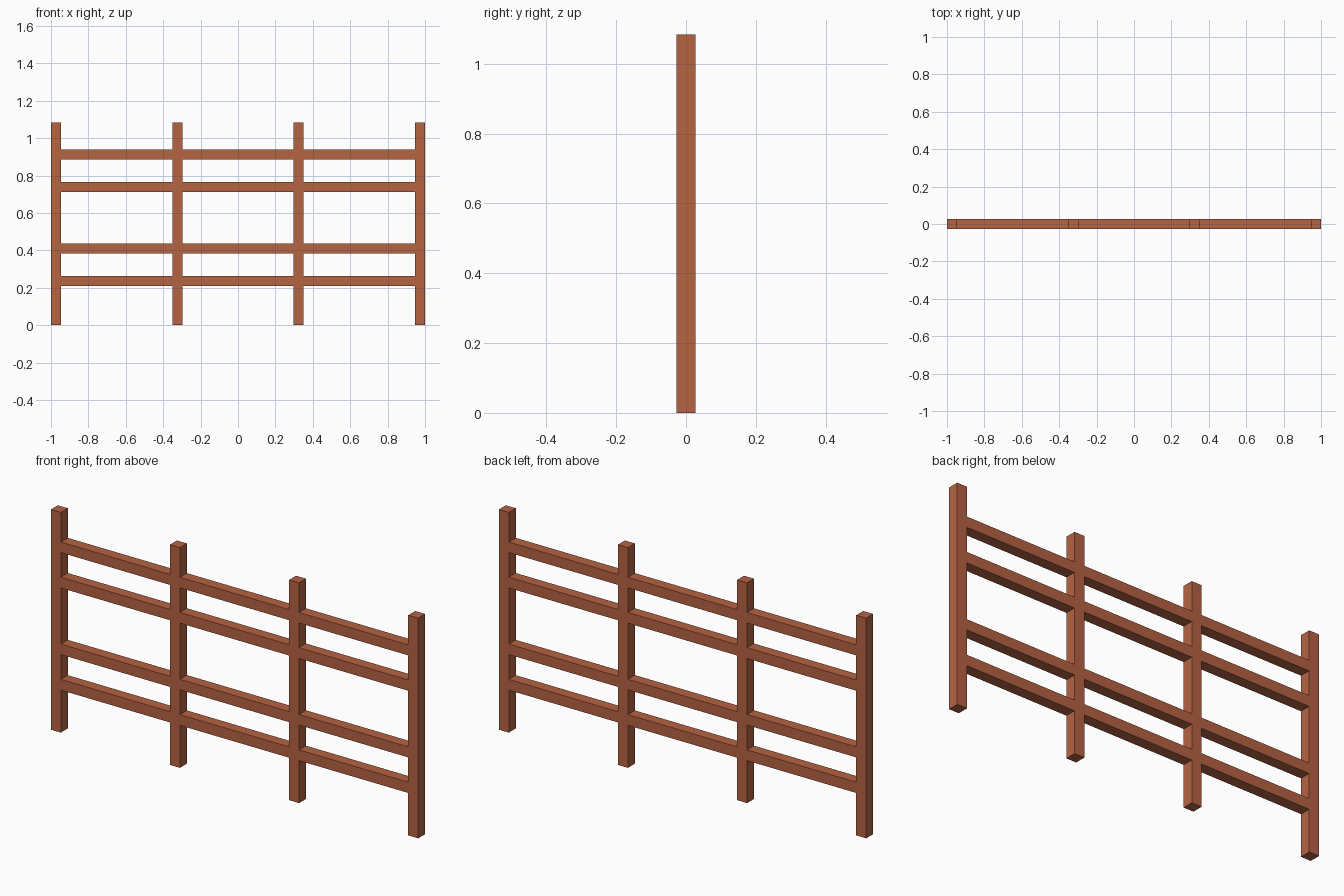
import bpy

if "Cube" in bpy.data.objects:
    bpy.data.objects.remove(bpy.data.objects["Cube"])

W = 0.054                       # square section depth of the timber
HEIGHT = 1.084
POST_X = [-0.973, -0.3243, 0.3243, 0.973]
RAILS = [(0.209, 0.262), (0.384, 0.436), (0.712, 0.765), (0.886, 0.938)]

wood = bpy.data.materials.new("red_brown_wood")
wood.diffuse_color = (0.46, 0.125, 0.055, 1)
wood.use_nodes = True
wood.node_tree.nodes["Principled BSDF"].inputs["Base Color"].default_value = wood.diffuse_color


def box(name, x0, x1, z0, z1):
    bpy.ops.mesh.primitive_cube_add(size=1, location=((x0 + x1) / 2, 0, (z0 + z1) / 2))
    ob = bpy.context.object
    ob.name = name
    ob.scale = (x1 - x0, W, z1 - z0)
    bpy.ops.object.transform_apply(location=False, rotation=False, scale=True)
    ob.data.materials.append(wood)


# Upright posts
for x in POST_X:
    box("post", x - W / 2, x + W / 2, 0, HEIGHT)

# Rails, fitted flush between neighbouring posts
for left, right in zip(POST_X, POST_X[1:]):
    for z0, z1 in RAILS:
        box("rail", left + W / 2, right - W / 2, z0, z1)
